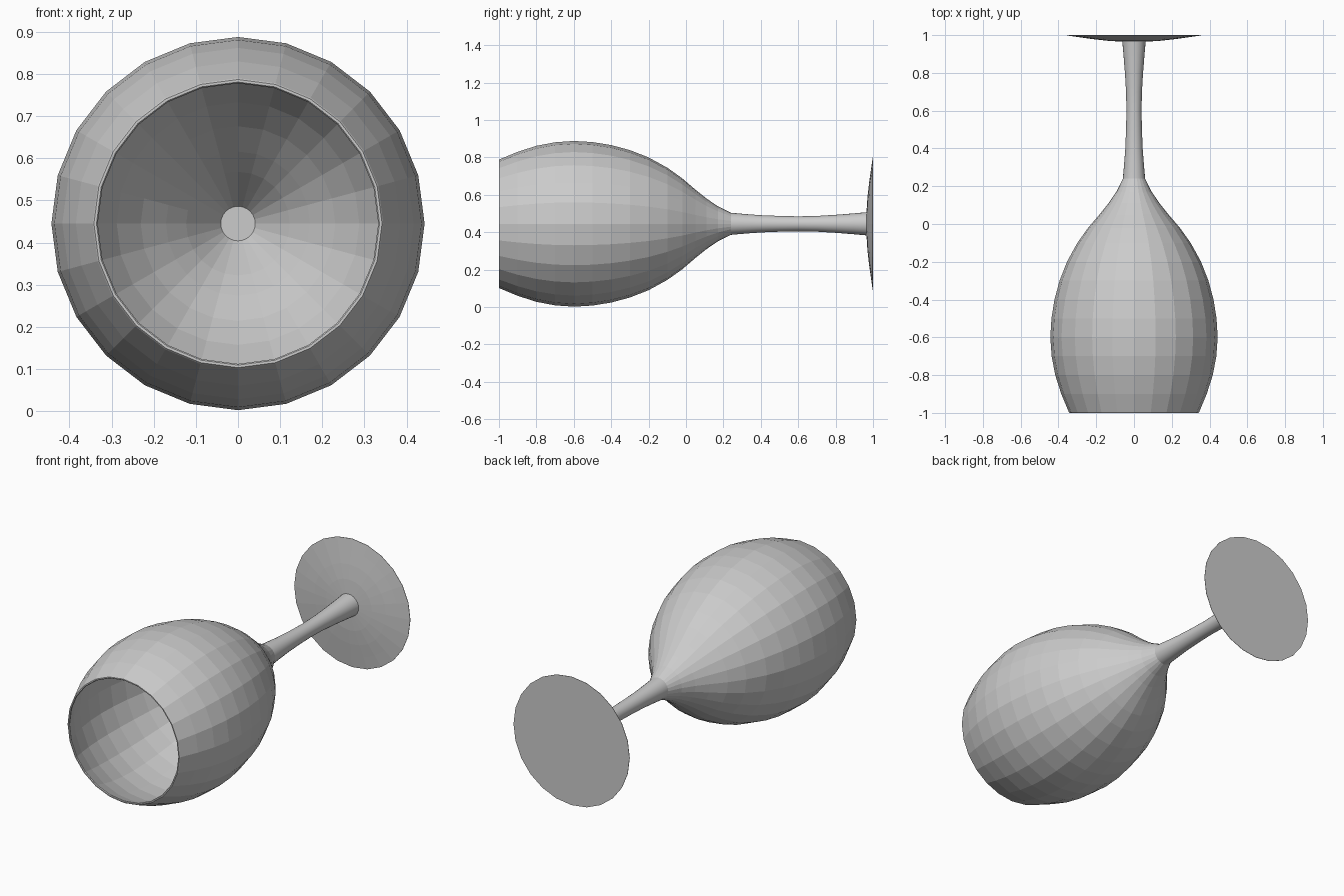
import bpy, bmesh, math

if "Cube" in bpy.data.objects:
    bpy.data.objects.remove(bpy.data.objects["Cube"])

SIDES = 24
AXIS_Z = 0.445


def lathe(name, profile):
    """Spin (y, radius) points round the glass's lying-down axis."""
    bm = bmesh.new()
    rings = []
    for y, r in profile:
        if r == 0:
            rings.append([bm.verts.new((0, y, AXIS_Z))])
        else:
            rings.append([bm.verts.new((r * math.sin(a), y, AXIS_Z + r * math.cos(a)))
                          for a in (2 * math.pi * i / SIDES for i in range(SIDES))])
    for a, b in zip(rings, rings[1:]):
        for i in range(SIDES):
            j = (i + 1) % SIDES
            quad = [a[i % len(a)], a[j % len(a)], b[j % len(b)], b[i % len(b)]]
            bm.faces.new(list(dict.fromkeys(quad)))
    bmesh.ops.recalc_face_normals(bm, faces=bm.faces)
    mesh = bpy.data.meshes.new(name)
    bm.to_mesh(mesh)
    bm.free()
    obj = bpy.data.objects.new(name, mesh)
    bpy.context.collection.objects.link(obj)
    return obj


# Bowl: outer wall from rim to stem, then a thin inner wall with a flat bottom
outer = [(-0.996, 0.345), (-0.90, 0.385), (-0.80, 0.417), (-0.70, 0.436),
         (-0.60, 0.443), (-0.50, 0.437), (-0.40, 0.421), (-0.30, 0.394),
         (-0.20, 0.355), (-0.10, 0.300), (-0.02, 0.243), (0.05, 0.183),
         (0.11, 0.135), (0.17, 0.094), (0.24, 0.059)]
wall = 0.012
inner = [(y - 0.004, r - wall) for y, r in outer[1:-1]]
rim = [(-0.996, 0.333), (-1.0, 0.336), (-1.0, 0.342)]
bowl_profile = [(0.225, 0), (0.225, 0.041)] + inner[::-1] + rim + outer

# Stem: slim waist flaring towards the foot
stem = [(0.32, 0.052), (0.40, 0.046), (0.50, 0.042), (0.60, 0.040),
        (0.70, 0.042), (0.80, 0.048), (0.90, 0.056), (0.965, 0.062)]

# Foot: shallow dome with a flat underside
foot = [(0.970, 0.14), (0.979, 0.22), (0.989, 0.29), (0.998, 0.355),
        (1.0, 0.355), (1.0, 0)]

lathe("wine_glass", bowl_profile + stem + foot)
stem_faces = bpy.data.objects["wine_glass"].data.polygons
for face in stem_faces:
    face.use_smooth = 0.24 < face.center.y < 0.965
